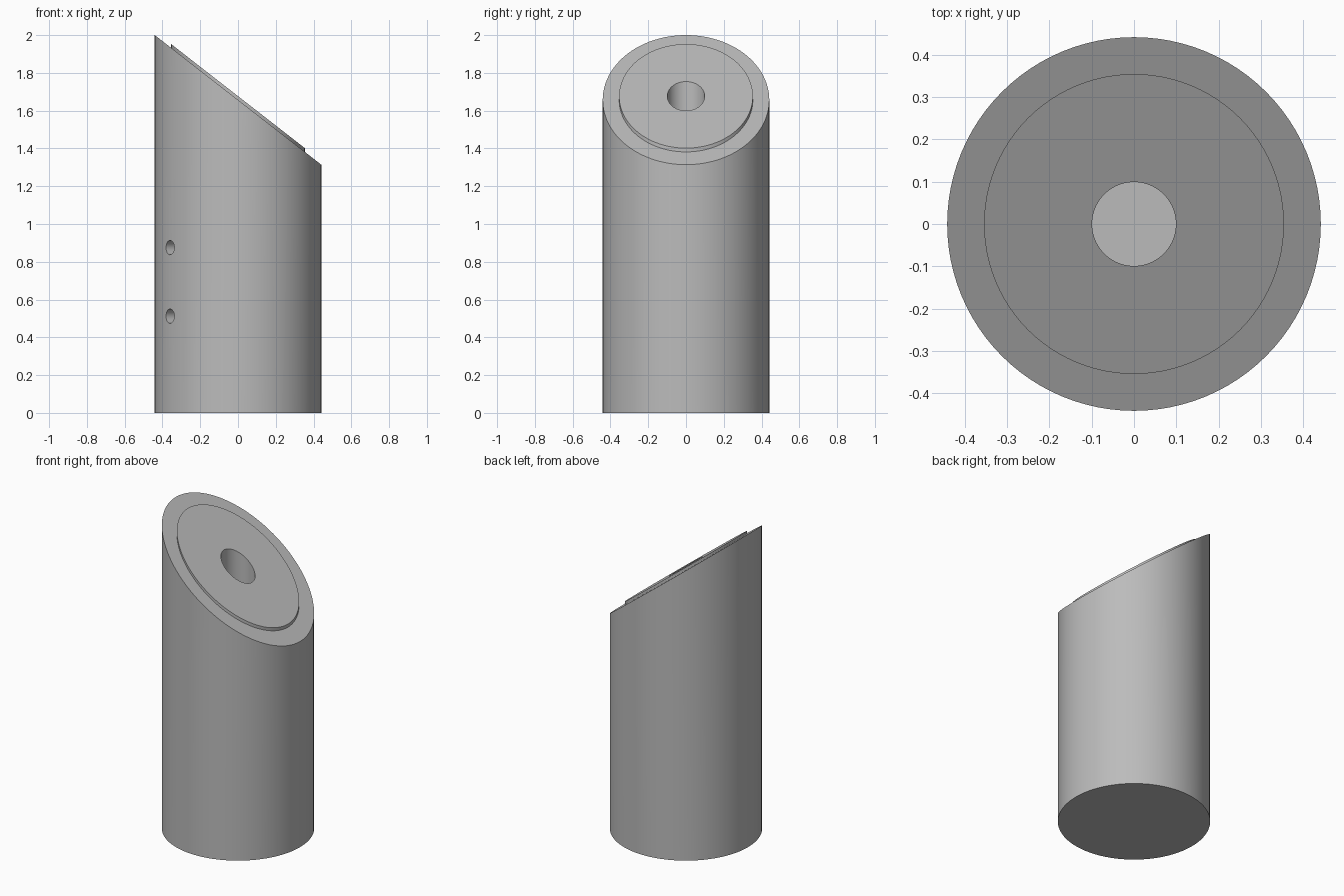
import bpy, bmesh
from math import cos, sin, tau, radians
from mathutils import Matrix

SEGMENTS = 96
SLOPE = -0.778      # fall of the cut top along x
TOP = 1.657         # height of the cut on the axis
HOLE_ANGLE = radians(215.2)

if "Cube" in bpy.data.objects:
    bpy.data.objects.remove(bpy.data.objects["Cube"])

grey = bpy.data.materials.new("plain grey")
grey.use_nodes = True
colour = (0.5, 0.5, 0.5, 1)
grey.diffuse_color = colour
grey.node_tree.nodes["Principled BSDF"].inputs["Base Color"].default_value = colour


def add_object(name, bm):
    bmesh.ops.recalc_face_normals(bm, faces=bm.faces)
    mesh = bpy.data.meshes.new(name)
    bm.to_mesh(mesh)
    bm.free()
    mesh.materials.append(grey)
    obj = bpy.data.objects.new(name, mesh)
    bpy.context.collection.objects.link(obj)
    return obj


def turned_solid(name, profile):
    """Join rings of (radius, height, slope along x) and cap both ends."""
    bm = bmesh.new()
    rings = []
    for r, z, slope in profile:
        ring = []
        for i in range(SEGMENTS):
            x, y = r * cos(tau * i / SEGMENTS), r * sin(tau * i / SEGMENTS)
            ring.append(bm.verts.new((x, y, z + slope * x)))
        rings.append(ring)
    for a, b in zip(rings, rings[1:]):
        for i in range(SEGMENTS):
            j = (i + 1) % SEGMENTS
            bm.faces.new((a[i], a[j], b[j], b[i]))
    bm.faces.new(rings[0])
    bm.faces.new(rings[-1])
    return add_object(name, bm)


# Post with slanted top, raised round plate and central blind bore
post = turned_solid("slanted_post", [
    (0.441, 0, 0),
    (0.441, TOP, SLOPE),
    (0.354, TOP, SLOPE),
    (0.354, TOP + 0.02, SLOPE),
    (0.099, TOP + 0.02, SLOPE),
    (0.099, 1.3, 0),
])

# Two small radial holes low on the side
for z in (0.512, 0.875):
    bm = bmesh.new()
    place = (Matrix.Translation((0.44 * cos(HOLE_ANGLE), 0.44 * sin(HOLE_ANGLE), z))
             @ Matrix.Rotation(HOLE_ANGLE, 4, 'Z') @ Matrix.Rotation(radians(90), 4, 'Y'))
    bmesh.ops.create_cone(bm, cap_ends=True, segments=32, radius1=0.038,
                          radius2=0.038, depth=0.3, matrix=place)
    cutter = add_object("side_hole_cutter", bm)
    cutter.hide_render = True
    cut = post.modifiers.new("side_hole", 'BOOLEAN')
    cut.operation = 'DIFFERENCE'
    cut.solver = 'EXACT'
    cut.object = cutter
    bpy.context.view_layer.objects.active = post
    bpy.ops.object.modifier_apply(modifier=cut.name)
    bpy.data.objects.remove(cutter)

# Smooth round walls, crisp edges
bpy.ops.object.select_all(action='DESELECT')
post.select_set(True)
bpy.context.view_layer.objects.active = post
bpy.ops.object.shade_smooth_by_angle(angle=radians(30))
